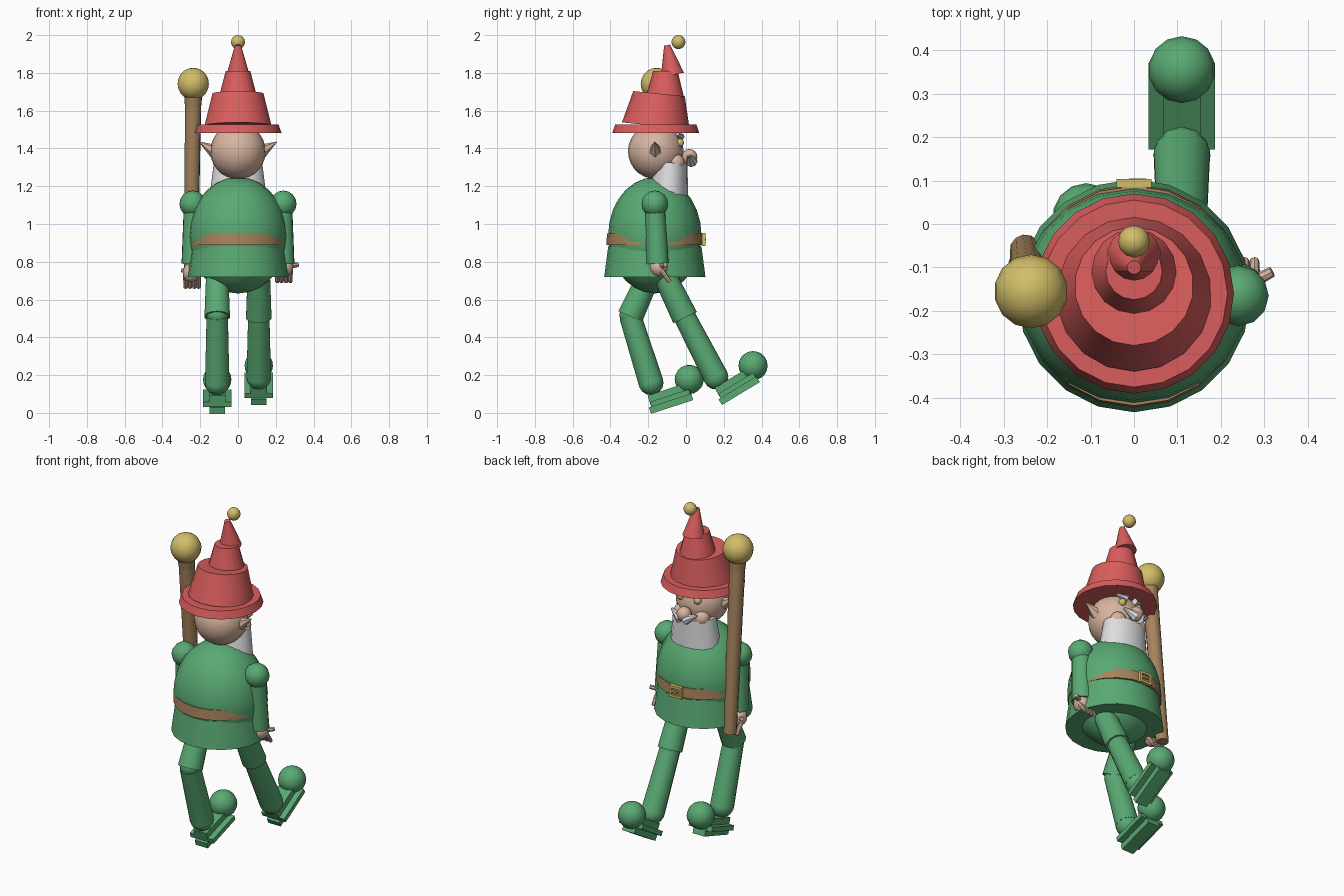
import bpy, math
from mathutils import Vector

if "Cube" in bpy.data.objects:
    bpy.data.objects.remove(bpy.data.objects["Cube"])

def material(name, rgb):
    m = bpy.data.materials.new(name)
    m.diffuse_color = (*rgb, 1)
    m.use_nodes = True
    m.node_tree.nodes["Principled BSDF"].inputs["Base Color"].default_value = m.diffuse_color
    return m

GREEN = material("green cloth", (0.10, 0.40, 0.17))
RED = material("red felt", (0.70, 0.11, 0.11))
GOLD = material("gold", (0.64, 0.51, 0.14))
SKIN = material("skin", (0.68, 0.46, 0.35))
BROWN = material("brown wood and leather", (0.38, 0.23, 0.11))
WHITE = material("white hair", (0.73, 0.73, 0.75))

def finish(name, mat, smooth=True):
    ob = bpy.context.object
    ob.name = name
    ob.data.materials.append(mat)
    if smooth:
        bpy.ops.object.shade_smooth_by_angle(angle=math.radians(40))
    return ob

def ball(name, mat, loc, size, segs=16, rings=10):
    s = size if isinstance(size, tuple) else (size,) * 3
    bpy.ops.mesh.primitive_uv_sphere_add(segments=segs, ring_count=rings, location=loc)
    bpy.context.object.scale = s
    bpy.ops.object.transform_apply(location=False, rotation=False)
    return finish(name, mat)

def rod(name, mat, a, b, r1, r2, sides=16):
    """Tapered round part running from a to b."""
    a, b = Vector(a), Vector(b)
    bpy.ops.mesh.primitive_cone_add(vertices=sides, radius1=r1, radius2=r2, depth=(b - a).length,
                                    location=(a + b) / 2,
                                    rotation=(b - a).to_track_quat('Z', 'Y').to_euler())
    return finish(name, mat)

def box(name, mat, loc, size, tilt=0):
    bpy.ops.mesh.primitive_cube_add(size=1, location=loc, rotation=(tilt, 0, 0))
    bpy.context.object.scale = size
    return finish(name, mat, False)

CY = -0.165  # body axis

# Torso, skirt and belt
ball("torso", GREEN, (0, CY, 0.94), (0.262, 0.247, 0.308), 20, 14)
rod("tunic_skirt", GREEN, (0, CY, 0.72), (0, CY, 0.88), 0.268, 0.247, 20)
rod("belt", BROWN, (0, CY, 0.89), (0, CY, 0.95), 0.257, 0.253, 20)
box("buckle_plate", BROWN, (0, 0.088, 0.918), (0.05, 0.016, 0.036))
for z in (0.891, 0.945):
    box("buckle_bar", GOLD, (0, 0.094, z), (0.08, 0.02, 0.014))
for x in (-0.033, 0.033):
    box("buckle_side", GOLD, (x, 0.094, 0.918), (0.014, 0.02, 0.055))
box("buckle_pin", GOLD, (0.008, 0.1, 0.918), (0.04, 0.01, 0.01))

# Head and face
ball("head", SKIN, (0, -0.16, 1.385), 0.147, 20, 14)
beard = rod("beard", WHITE, (0, -0.09, 1.15), (0, -0.085, 1.325), 0.15, 0.128, 16)
beard.scale = (1, 0.70, 1)
beard.rotation_euler = (math.radians(-4), 0, 0)
ball("nose", SKIN, (0, 0.018, 1.355), 0.042, 12, 8)
for s in (-1, 1):
    rod("ear", SKIN, (s * 0.125, -0.162, 1.385), (s * 0.205, -0.165, 1.435), 0.037, 0.002, 6)
    ball("cheek", SKIN, (s * 0.07, -0.052, 1.325), 0.045, 12, 8)
    ball("eye", GOLD, (s * 0.055, -0.032, 1.43), 0.022, 10, 6)
    rod("eyebrow", WHITE, (s * 0.025, -0.025, 1.462), (s * 0.085, -0.045, 1.475), 0.018, 0.008, 8)
    rod("moustache", WHITE, (s * 0.012, 0.03, 1.33), (s * 0.085, 0.015, 1.365), 0.032, 0.006, 8)

# Stacked pointed hat
rod("hat_brim", RED, (0, -0.16, 1.483), (0, -0.16, 1.527), 0.23, 0.215, 20)
rod("hat_lower", RED, (0, -0.16, 1.52), (0, -0.143, 1.69), 0.18, 0.137, 18)
rod("hat_middle", RED, (0, -0.112, 1.63), (0, -0.109, 1.81), 0.112, 0.065, 16)
tip = rod("hat_tip", RED, (0, -0.072, 1.79), (0, -0.1, 1.947), 0.062, 0.016, 14)
ball("hat_bobble", GOLD, (0, -0.04, 1.963), 0.037, 12, 8)

# Arms and hands
for s in (-1, 1):
    ball("shoulder", GREEN, (s * 0.24, CY, 1.107), 0.07, 12, 8)
    rod("sleeve", GREEN, (s * 0.235, CY, 1.1), (s * 0.24, -0.15, 0.79), 0.053, 0.06, 12)
    dz = 0 if s > 0 else -0.03
    palm = Vector((s * 0.25, -0.145, 0.772 + dz))
    ball("palm", SKIN, palm, (0.045, 0.048, 0.05), 10, 8)
    for i in range(4):
        x = s * (0.208 + 0.023 * i)
        mid = (x, -0.115, 0.735 + dz)
        rod("finger", SKIN, (x, -0.135, 0.76 + dz), mid, 0.013, 0.013, 8)
        rod("fingertip", SKIN, mid, (x, -0.085, 0.693 + dz), 0.013, 0.011, 8)
    rod("thumb", SKIN, palm, (s * (0.318 if s > 0 else 0.295), -0.11, 0.785 + dz), 0.017, 0.012, 8)

# Walking staff
top, low = Vector((-0.237, -0.152, 1.70)), Vector((-0.25, -0.06, 0.68))
rod("staff_shaft", BROWN, low, top, 0.036, 0.044, 12)
rod("staff_collar", BROWN, top.lerp(low, 0.08), top, 0.043, 0.05, 12)
ball("staff_knob", GOLD, (-0.237, -0.155, 1.742), 0.085, 14, 10)

# Legs and shoes: hip, knee, ankle, toe ball, shoe centre, shoe tilt
legs = (
    (0.11, (-0.13, 0.76), (-0.005, 0.505), (0.158, 0.19), (0.355, 0.25), (0.268, 0.15), 31),
    (-0.11, (-0.19, 0.74), (-0.295, 0.51), (-0.185, 0.16), (0.017, 0.177), (-0.085, 0.083), 18),
)
for x, hip, knee, ankle, toe, shoe, deg in legs:
    at = lambda p: Vector((x, *p))
    rod("thigh", GREEN, at(hip), at(knee), 0.06, 0.069, 14)
    ball("knee", GREEN, at(knee) + Vector((0, 0, 0.01)), 0.058, 12, 8)
    rod("shin", GREEN, at(knee), at(ankle), 0.058, 0.066, 14)
    ball("ankle", GREEN, at(ankle), 0.066, 12, 8)
    t = math.radians(deg)
    along = Vector((0, math.cos(t), math.sin(t)))
    up = Vector((0, -math.sin(t), math.cos(t)))
    c = at(shoe)
    box("shoe_plate", GREEN, c - up * 0.005, (0.153, 0.215, 0.028), t)
    box("shoe_body", GREEN, c + up * 0.015, (0.085, 0.22, 0.06), t)
    box("shoe_sole", GREEN, c - up * 0.035 - along * 0.005, (0.08, 0.235, 0.035), t)
    ball("toe_ball", GREEN, at(toe), 0.077, 14, 10)
